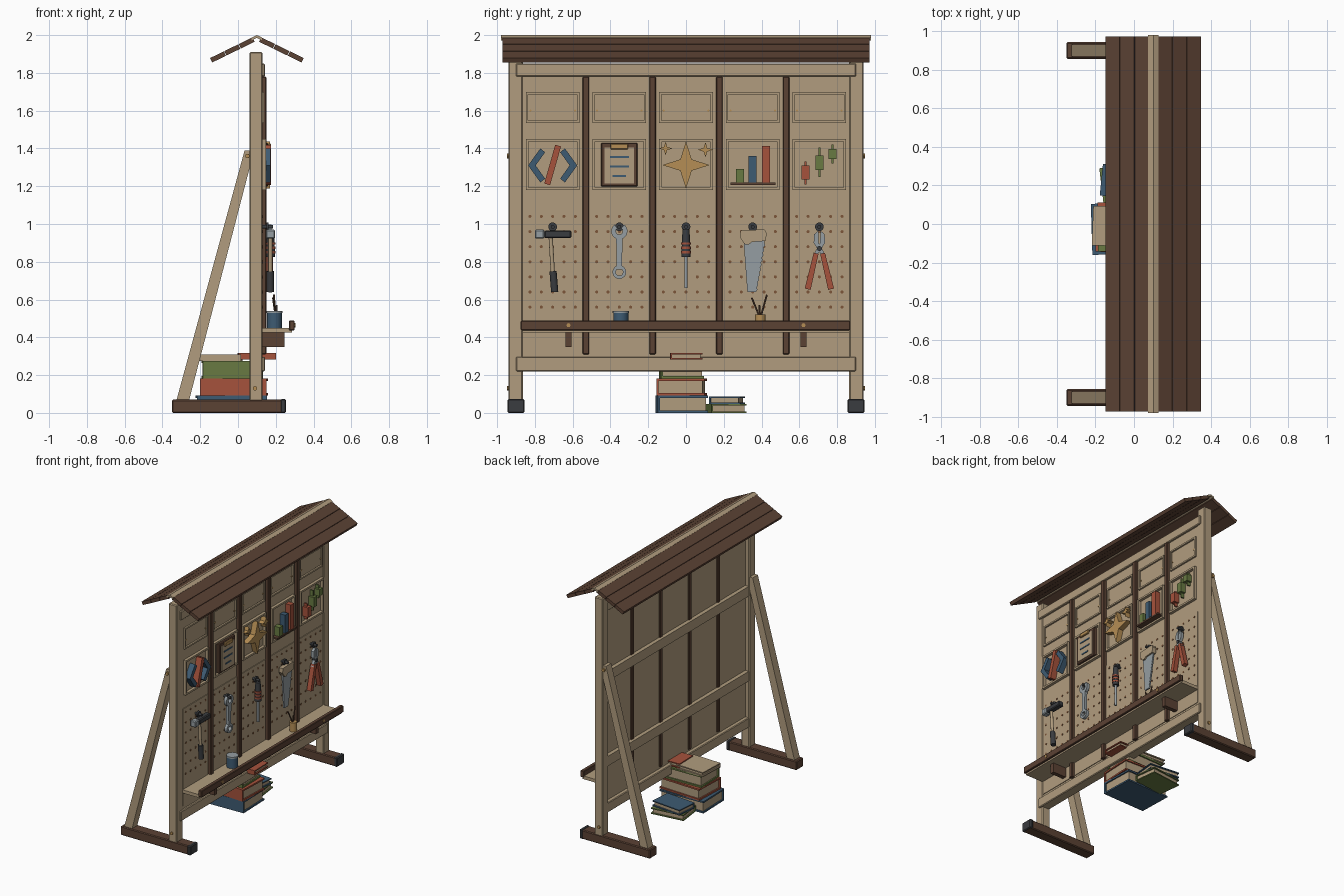
import bpy, bmesh, math
from mathutils import Vector, Matrix

if "Cube" in bpy.data.objects:
    bpy.data.objects.remove(bpy.data.objects["Cube"])

def material(name, r, g, b):
    m = bpy.data.materials.new(name)
    m.diffuse_color = (r, g, b, 1)
    m.use_nodes = True
    m.node_tree.nodes["Principled BSDF"].inputs["Base Color"].default_value = m.diffuse_color
    return m

TAN = material("pale_wood", .44, .335, .21)
BROWN = material("dark_wood", .105, .054, .034)
BLUE = material("blue", .048, .105, .17)
RED = material("red", .38, .085, .045)
GREEN = material("green", .14, .195, .055)
STEEL = material("steel", .30, .34, .36)
DARK = material("charcoal", .042, .045, .05)
GOLD = material("gold", .46, .27, .09)
HOLE = material("hole_brown", .2, .09, .04)

def finish(name, bm, mat, smooth=False):
    bmesh.ops.recalc_face_normals(bm, faces=bm.faces)
    me = bpy.data.meshes.new(name)
    bm.to_mesh(me)
    bm.free()
    me.materials.append(mat)
    ob = bpy.data.objects.new(name, me)
    bpy.context.collection.objects.link(ob)
    if smooth:
        bpy.context.view_layer.objects.active = ob
        ob.select_set(True)
        bpy.ops.object.shade_smooth_by_angle()
        ob.select_set(False)
    return ob

def box(name, x, y, z, mat, bevel=0, turn=0):
    """Box from (min, max) ranges, turned about its own vertical axis."""
    bm = bmesh.new()
    c = Vector([(a + b) / 2 for a, b in (x, y, z)])
    s = Matrix.Diagonal([abs(b - a) for a, b in (x, y, z)] + [1])
    bmesh.ops.create_cube(bm, size=1, matrix=Matrix.Translation(c) @ Matrix.Rotation(turn, 4, 'Z') @ s)
    if bevel:
        bmesh.ops.bevel(bm, geom=bm.edges[:], offset=bevel, segments=1, affect='EDGES')
    return finish(name, bm, mat)

def plate(name, pts, x, mat):
    """Outline in (y, z), extruded along x."""
    bm = bmesh.new()
    f = bm.faces.new([bm.verts.new((x[0], p[0], p[1])) for p in pts])
    r = bmesh.ops.extrude_face_region(bm, geom=[f])
    bmesh.ops.translate(bm, vec=(x[1] - x[0], 0, 0), verts=[v for v in r['geom'] if isinstance(v, bmesh.types.BMVert)])
    return finish(name, bm, mat)

def bar(name, p, q, w, x, mat, w2=None):
    p, q = Vector(p), Vector(q)
    n = (q - p).orthogonal().normalized()
    a, b = n * w / 2, n * (w2 or w) / 2
    return plate(name, [p + a, q + b, q - b, p - a], x, mat)

def arc(name, c, r0, r1, a0, a1, x, mat, n=20):
    ang = [math.radians(a0 + (a1 - a0) * i / n) for i in range(n + 1)]
    pts = [(c[0] + r1 * math.cos(a), c[1] + r1 * math.sin(a)) for a in ang]
    pts += [(c[0] + r0 * math.cos(a), c[1] + r0 * math.sin(a)) for a in reversed(ang)]
    return plate(name, pts, x, mat)

def rod(name, p, q, r, mat, n=16, r2=None):
    p, q = Vector(p), Vector(q)
    bm = bmesh.new()
    m = Matrix.Translation((p + q) / 2) @ (q - p).to_track_quat('Z', 'Y').to_matrix().to_4x4()
    bmesh.ops.create_cone(bm, cap_ends=True, segments=n, radius1=r, radius2=r2 or r, depth=(q - p).length, matrix=m)
    return finish(name, bm, mat, True)

def frame(name, y, z, w, x, mat):
    for i, (a, b) in enumerate(((y, (z[0], z[0] + w)), (y, (z[1] - w, z[1])),
                                ((y[0], y[0] + w), (z[0] + w, z[1] - w)), ((y[1] - w, y[1]), (z[0] + w, z[1] - w)))):
        box(f"{name}_{i}", x, a, b, mat)

# Posts, feet and leaning braces on both sides
for s in (-1, 1):
    box("foot", (-.35, .25), (s * .9 - .043, s * .9 + .043), (0, .07), BROWN, .006)
    box("foot_cap", (.225, .254), (s * .9 - .046, s * .9 + .046), (0, .073), DARK, .006)
    box("post", (.06, .13), (s * .902 - .038, s * .902 + .038), (.06, 1.91), TAN, .006)
    bm = bmesh.new()
    f = bm.faces.new([bm.verts.new((x, s * .9 - .032, z)) for x, z in ((-.325, .07), (-.258, .07), (.06, 1.29), (.06, 1.39), (.035, 1.39))])
    r = bmesh.ops.extrude_face_region(bm, geom=[f])
    bmesh.ops.translate(bm, vec=(0, .064, 0), verts=[v for v in r['geom'] if isinstance(v, bmesh.types.BMVert)])
    finish("brace", bm, TAN)
    for x, z in ((.05, 1.36), (.09, .13)):
        rod("bolt", (x, s * .93, z), (x, s * .948, z), .012, GOLD, 10)

# Sloped roof boards and ridge cap
t = math.radians(26)
for s in (-1, 1):
    for i in range(3):
        d = .02 + .0845 * i
        bm = bmesh.new()
        bmesh.ops.create_cube(bm, size=1, matrix=Matrix.Translation((.1 + s * (d + .04) * math.cos(t), 0, 1.985 - (d + .04) * math.sin(t)))
                              @ Matrix.Rotation(s * t, 4, 'Y') @ Matrix.Diagonal((.081, 1.945, .026, 1)))
        finish("roof_board", bm, BROWN)
bm = bmesh.new()
prof = [(.072, 1.972), (.1, 1.985), (.128, 1.972), (.128, 1.987), (.1, 2), (.072, 1.987)]
f = bm.faces.new([bm.verts.new((x, -.98, z)) for x, z in prof])
r = bmesh.ops.extrude_face_region(bm, geom=[f])
bmesh.ops.translate(bm, vec=(0, 1.96, 0), verts=[v for v in r['geom'] if isinstance(v, bmesh.types.BMVert)])
finish("roof_ridge", bm, TAN)

# Back panel, rails and dark battens
box("panel", (.095, .125), (-.866, .866), (.28, 1.8), TAN)
box("top_rail", (.075, .142), (-.9, .9), (1.78, 1.85), TAN, .005)
box("bottom_rail", (.065, .142), (-.9, .9), (.22, .297), TAN, .005)
for z in (.62, 1.28):
    box("back_rail", (.065, .096), (-.866, .866), (z - .038, z + .038), TAN)
for y in (-.53, -.177, .177, .53):
    box("batten", (.086, .15), (y - .017, y + .017), (.31, 1.78), BROWN, .004)

# Five bays: raised panel, picture frame, pegboard and hook
bays = [-.706, -.353, 0, .353, .706]
bm = bmesh.new()
for y in bays:
    frame("upper_frame", (y - .142, y + .142), (1.535, 1.698), .012, (.125, .138), TAN)
    box("upper_panel", (.125, .131), (y - .125, y + .125), (1.552, 1.681), TAN)
    frame("picture_frame", (y - .142, y + .142), (1.18, 1.45), .014, (.125, .147), TAN)
    box("pegboard", (.125, .13), (y - .155, y + .155), (.32, 1.075), TAN)
    for s in (-1, 1):
        rod("panel_pin", (.13, y + s * .118, 1.6), (.135, y + s * .118, 1.6), .006, GOLD, 8)
    for i in range(5):
        for j in range(7):
            bmesh.ops.create_cone(bm, cap_ends=True, segments=8, radius1=.0085, radius2=.0085, depth=.003, matrix=
                                  Matrix.Translation((.131, y + (i - 2) * .06, 1.04 - j * .08)) @ Matrix.Rotation(math.pi / 2, 4, 'Y'))
    rod("hook_peg", (.13, y, .985), (.185, y, .985), .01, DARK)
    arc("hook_ring", (y, .985), .009, .023, 0, 359, (.15, .162), DARK)
finish("peg_holes", bm, HOLE)

# Picture 1: angle brackets and slash
X = (.128, .172)
for s in (-1, 1):
    y = bays[0] + s * .13
    k = -s
    plate("bracket", [(y, 1.31), (y + k * .065, 1.4), (y + k * .09, 1.38), (y + k * .04, 1.31), (y + k * .09, 1.24), (y + k * .065, 1.22)], X, BLUE)
bar("slash", (-.735, 1.21), (-.677, 1.415), .032, (.128, .176), RED)

# Picture 2: clipboard
box("clipboard", (.128, .158), (-.45, -.256), (1.198, 1.43), BROWN, .005)
box("paper", (.158, .163), (-.432, -.274), (1.215, 1.405), TAN)
for z, w in ((1.355, .05), (1.305, .05), (1.255, .035)):
    box("text_line", (.163, .167), (-.353 - w, -.353 + w), (z - .005, z + .005), BLUE)
box("clip", (.158, .175), (-.4, -.306), (1.395, 1.425), GOLD, .004)

# Picture 3: four-pointed stars
for cy, cz, r in ((0, 1.312, .125), (-.108, 1.4, .036), (.103, 1.393, .04)):
    pts = [(cy + math.sin(i * math.pi / 4) * r * (.34 if i % 2 else 1), cz + math.cos(i * math.pi / 4) * r * (.34 if i % 2 else 1)) for i in range(8)]
    plate("star", pts, (.128, .17), GOLD)

# Picture 4: bar chart
box("chart_base", (.128, .175), (.235, .475), (1.207, 1.219), BROWN)
for y, top, m in ((.285, 1.29, GREEN), (.353, 1.36, BLUE), (.423, 1.412, RED)):
    box("chart_bar", X, (y - .021, y + .021), (1.219, top), m)

# Picture 5: range chart
for y, a, b, c, d, m in ((.633, 1.235, 1.31, 1.21, 1.33, RED), (.706, 1.285, 1.362, 1.25, 1.405, GREEN), (.775, 1.345, 1.397, 1.32, 1.42, GREEN)):
    box("range_body", X, (y - .021, y + .021), (a, b), m)
    box("range_stem", (.128, .155), (y - .005, y + .005), (c, d), m)

# Hammer
box("hammer_head", (.15, .194), (-.75, -.607), (.925, .965), DARK, .006)
box("hammer_face", (.148, .196), (-.8, -.75), (.922, .97), STEEL, .006)
rod("hammer_handle", (.171, -.717, .94), (.171, -.705, .74), .011, TAN)
rod("hammer_grip", (.171, -.704, .75), (.171, -.695, .64), .019, DARK)

# Wrench
W = (.155, .178)
arc("wrench_jaw", (-.353, .962), .018, .043, 125, 415, W, STEEL)
bar("wrench_shaft", (-.353, .94), (-.353, .76), .034, W, STEEL, .028)
arc("wrench_ring", (-.353, .745), .019, .036, 90, 449, W, STEEL)

# Screwdriver
rod("screwdriver_handle", (.172, 0, .825), (.172, 0, .97), .024, DARK, r2=.019)
for z in (.845, .868, .891):
    rod("screwdriver_band", (.172, 0, z), (.172, 0, z + .012), .026, RED)
rod("screwdriver_shaft", (.172, 0, .66), (.172, 0, .83), .009, STEEL)

# Hand saw with toothed edge
teeth = [(.37 + .045 * i / 20 + (.006 if i % 2 else 0), .64 + .26 * i / 20) for i in range(21)]
plate("saw_blade", [(.305, .91), (.325, .64)] + teeth + [(.415, .91)], (.16, .172), STEEL)
plate("saw_handle", [(.288, .965), (.286, .93), (.31, .893), (.33, .89), (.35, .905), (.42, .91), (.428, .95), (.415, .972)], (.15, .184), TAN)

# Pliers
for s in (-1, 1):
    y = .706
    plate("pliers_jaw", [(y + s * .006, .965), (y + s * .028, .945), (y + s * .03, .9), (y - s * .02, .82), (y - s * .036, .83), (y + s * .004, .9)], (.155, .178), STEEL)
    bar("pliers_handle", (y + s * .017, .845), (y + s * .062, .655), .026, (.15, .186), RED, .032)
rod("pliers_pivot", (.15, y, .87), (.186, y, .87), .013, DARK)

# Shelf with lip, brackets, cup and brush pot
box("shelf", (.125, .285), (-.866, .866), (.425, .45), TAN)
box("shelf_lip", (.27, .3), (-.875, .87), (.437, .488), BROWN, .004)
for s in (-1, 1):
    box("shelf_bracket", (.13, .245), (s * .622 - .016, s * .622 + .016), (.35, .425), BROWN)
    rod("lip_stud", (.298, s * .622, .464), (.304, s * .622, .464), .011, GOLD, 10)
rod("cup", (.193, -.345, .45), (.193, -.345, .53), .04, BLUE, 20)
rod("cup_rim", (.193, -.345, .528), (.193, -.345, .54), .043, STEEL, 20)
rod("brush_pot", (.2, .393, .45), (.2, .393, .52), .028, GOLD)
for dx, dy, z in ((-.015, -.045, .61), (.005, -.005, .57), (-.01, .035, .625)):
    rod("brush", (.2, .393, .5), (.2 + dx, .393 + dy, z), .005, BROWN, 8)

# Books: two covers, a spine on the -y side, and a page block
def book(x, y, z, mat, turn=0):
    c = .012 if z[1] - z[0] > .06 else .008
    mid = Matrix.Translation(((x[0] + x[1]) / 2, (y[0] + y[1]) / 2, 0))
    rot = mid @ Matrix.Rotation(turn, 4, 'Z') @ mid.inverted()
    parts = [box("book_cover", x, y, (z[0], z[0] + c), mat), box("book_cover", x, y, (z[1] - c, z[1]), mat),
             box("book_spine", x, (y[0], y[0] + c), (z[0] + c, z[1] - c), mat),
             box("book_pages", (x[0] + .01, x[1] - .01), (y[0] + c, y[1] - .01), (z[0] + c, z[1] - c), TAN)]
    for p in parts:
        p.data.transform(rot)

book((-.22, .15), (-.155, .11), (0, .092), BLUE, .03)
book((-.195, .155), (-.15, .105), (.092, .182), RED, -.04)
book((-.19, .13), (-.138, .09), (.182, .275), GREEN, .03)
book((-.215, .02), (-.115, .09), (.275, .31), TAN, -.04)
book((.0, .2), (-.085, .085), (.282, .318), RED, .02)
book((-.17, .09), (.12, .305), (0, .046), GREEN, .12)
book((-.17, .08), (.135, .3), (.046, .088), BLUE, -.1)
